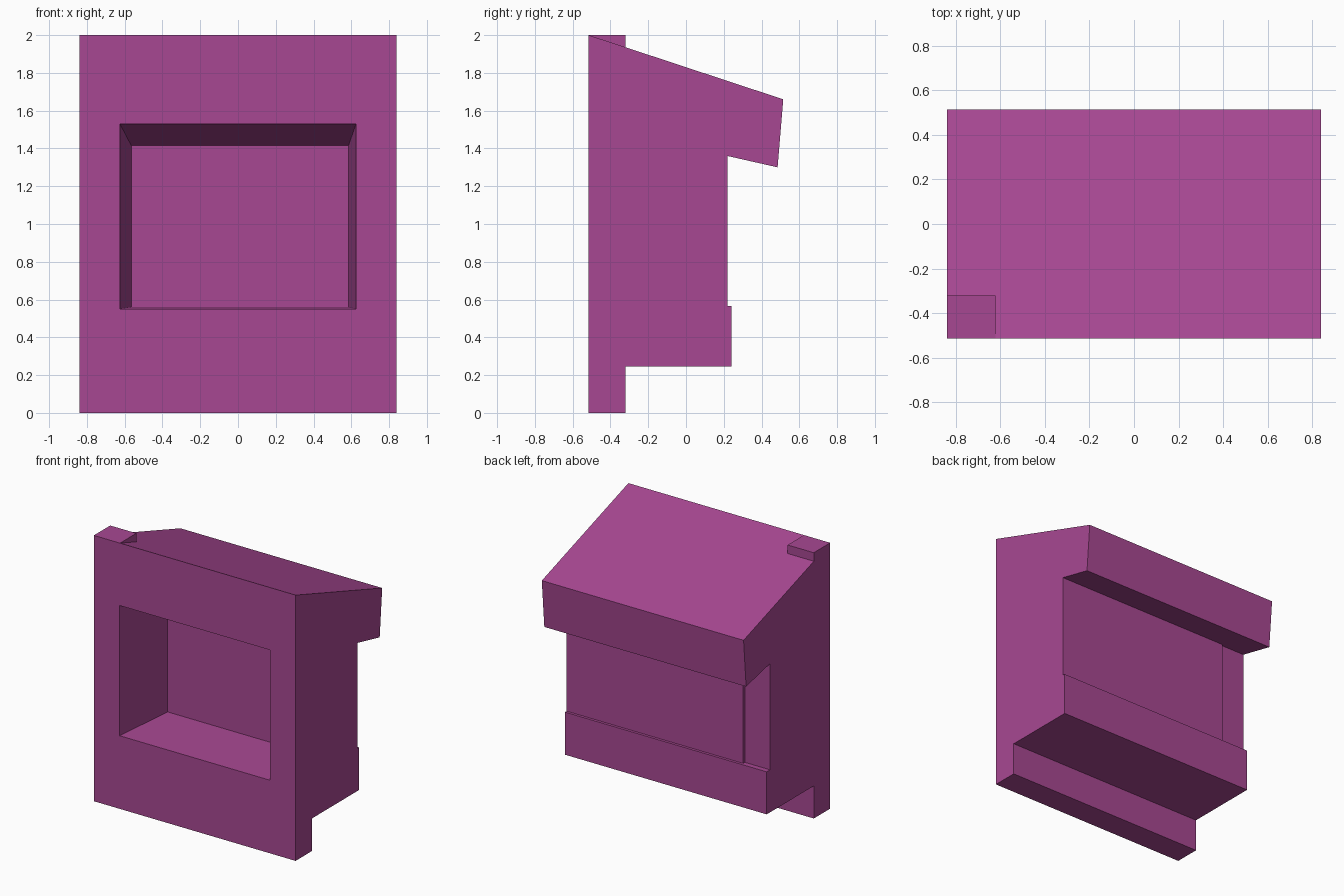
import bpy
import bmesh

cube = bpy.data.objects.get("Cube")
if cube:
    bpy.data.objects.remove(cube, do_unlink=True)

HALF_W = 0.84
FRONT = -0.515

# Single flat colour
plum = bpy.data.materials.new("plum")
plum.use_nodes = True
plum.diffuse_color = (0.39, 0.064, 0.288, 1)
plum.node_tree.nodes["Principled BSDF"].inputs["Base Color"].default_value = plum.diffuse_color


def loft(name, start, end):
    """Closed solid between two matching outlines."""
    bm = bmesh.new()
    a = [bm.verts.new(p) for p in start]
    b = [bm.verts.new(p) for p in end]
    bm.faces.new(a)
    bm.faces.new(b)
    for i in range(len(a)):
        j = (i + 1) % len(a)
        bm.faces.new((a[i], a[j], b[j], b[i]))
    bmesh.ops.recalc_face_normals(bm, faces=bm.faces)
    mesh = bpy.data.meshes.new(name)
    bm.to_mesh(mesh)
    bm.free()
    mesh.materials.append(plum)
    obj = bpy.data.objects.new(name, mesh)
    bpy.context.collection.objects.link(obj)
    return obj


def prism(name, profile, x0, x1):
    """Side profile of (y, z) points swept across x."""
    return loft(name, [(x0, y, z) for y, z in profile], [(x1, y, z) for y, z in profile])


def rect(y, x0, x1, z0, z1):
    return [(x0, y, z0), (x1, y, z0), (x1, y, z1), (x0, y, z1)]


def cut(target, cutter):
    mod = target.modifiers.new("cut", 'BOOLEAN')
    mod.operation = 'DIFFERENCE'
    mod.solver = 'EXACT'
    mod.object = cutter
    cutter.hide_render = True
    bpy.context.view_layer.objects.active = target
    bpy.ops.object.modifier_apply(modifier=mod.name)
    bpy.data.objects.remove(cutter, do_unlink=True)


# Body: front plate, stepped back, overhanging sloped roof
body = prism("wall_body", [
    (FRONT, 0), (-0.32, 0), (-0.32, 0.245), (0.24, 0.245), (0.24, 0.565),
    (0.22, 0.565), (0.22, 1.36), (0.485, 1.30), (0.515, 1.66), (FRONT, 2),
], -HALF_W, HALF_W)

# Tapered window recess in the front, extended slightly past the front plane
DEPTH = 0.485
OVER = 0.1
k = OVER / DEPTH
outer = rect(FRONT, -0.625, 0.625, 0.55, 1.53)
inner = rect(FRONT + DEPTH, -0.565, 0.585, 0.56, 1.415)
mouth = [tuple(o + (o - i) * k for o, i in zip(p, q)) for p, q in zip(outer, inner)]
cut(body, loft("recess_cutter", mouth, inner))

# Shallow set-back strip on the right end of the back wall, below the roof
strip = [(0.20, 0.565), (0.23, 0.565), (0.23, 1.3577), (0.20, 1.3645)]
cut(body, prism("strip_cutter", strip, -HALF_W - 0.1, -0.63))

# Small level block on the roof's front right corner
prism("roof_corner_block", [(FRONT, 2), (-0.32, 2), (-0.32, 1.9356)], -HALF_W, -0.622)
